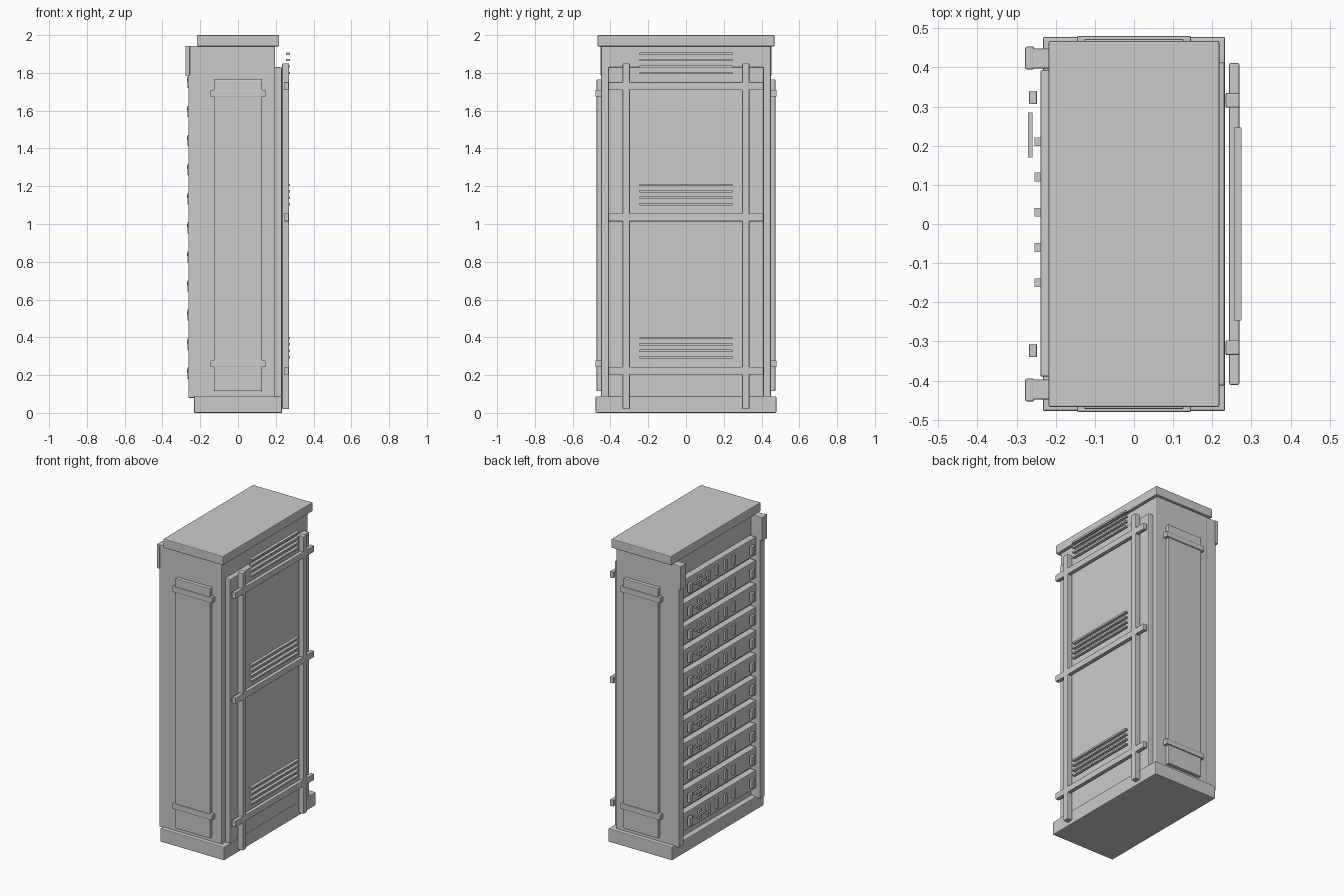
import bpy


def box(name, x, y, z, bevel=0.0):
    """Box from (min, max) ranges, with an optional small edge bevel."""
    bpy.ops.mesh.primitive_cube_add(
        size=1, location=[(r[0] + r[1]) / 2 for r in (x, y, z)])
    ob = bpy.context.object
    ob.name = name
    ob.scale = [r[1] - r[0] for r in (x, y, z)]
    bpy.ops.object.transform_apply(location=False, rotation=False, scale=True)
    if bevel:
        m = ob.modifiers.new("edge_bevel", 'BEVEL')
        m.width = bevel
        m.segments = 2
    return ob


def stack(ob, count, pitch):
    """Repeat a part upwards."""
    m = ob.modifiers.new("stack", 'ARRAY')
    m.count = count
    m.use_relative_offset = False
    m.use_constant_offset = True
    m.constant_offset_displace = (0, 0, pitch)


def span(s, a, b):
    return tuple(sorted((s * a, s * b)))


# Main cabinet
box("base_plinth", (-0.233, 0.233), (-0.478, 0.478), (0, 0.088), 0.005)
box("cabinet_body", (-0.197, 0.197), (-0.45, 0.45), (0.08, 1.95), 0.008)
box("top_cap", (-0.218, 0.218), (-0.468, 0.468), (1.94, 2.0), 0.005)

for s, side in ((-1, "front"), (1, "back")):
    # Side covers with two straps
    box(side + "_cover", (-0.127, 0.127), span(s, 0.44, 0.473), (0.115, 1.765), 0.004)
    for z in (0.26, 1.692):
        box(side + "_strap", (-0.146, 0.146), span(s, 0.44, 0.48),
            (z - 0.018, z + 0.018), 0.004)
    # Rack posts and their top blocks
    box(side + "_rack_post", (-0.262, -0.19), span(s, 0.397, 0.448), (0.08, 1.943), 0.004)
    box(side + "_post_block", (-0.278, -0.255), span(s, 0.395, 0.453), (1.785, 1.943), 0.004)
    # Uprights of the door frame
    box(side + "_door_upright", (0.234, 0.27), span(s, 0.297, 0.335), (0.02, 1.85), 0.004)
    # Handles at the ends of the rack units
    stack(box(side + "_unit_handle", (-0.268, -0.248), span(s, 0.306, 0.34),
              (0.18, 0.24), 0.003), 11, 0.154)

# Door with cross rails and vent slats
box("door_panel", (0.18, 0.232), (-0.413, 0.413), (0.085, 1.83), 0.005)
for z in (0.223, 1.035, 1.73):
    box("door_cross_rail", (0.243, 0.269), (-0.411, 0.411), (z - 0.021, z + 0.021), 0.004)
for z in (0.295, 1.105, 1.8):
    stack(box("vent_slats", (0.255, 0.275), (-0.247, 0.247), (z - 0.006, z + 0.006)),
          4, 0.034)

# Stacked rack units with indicator tabs and a slot bar
stack(box("rack_units", (-0.239, -0.18), (-0.39, 0.393), (0.15, 0.268), 0.004), 11, 0.154)
for i in range(5):
    y = 0.21 - 0.09 * i
    stack(box("indicator_tab", (-0.254, -0.235), (y - 0.011, y + 0.011), (0.178, 0.242)),
          11, 0.154)
stack(box("slot_bar", (-0.271, -0.259), (0.17, 0.285), (0.214, 0.23)), 11, 0.154)
